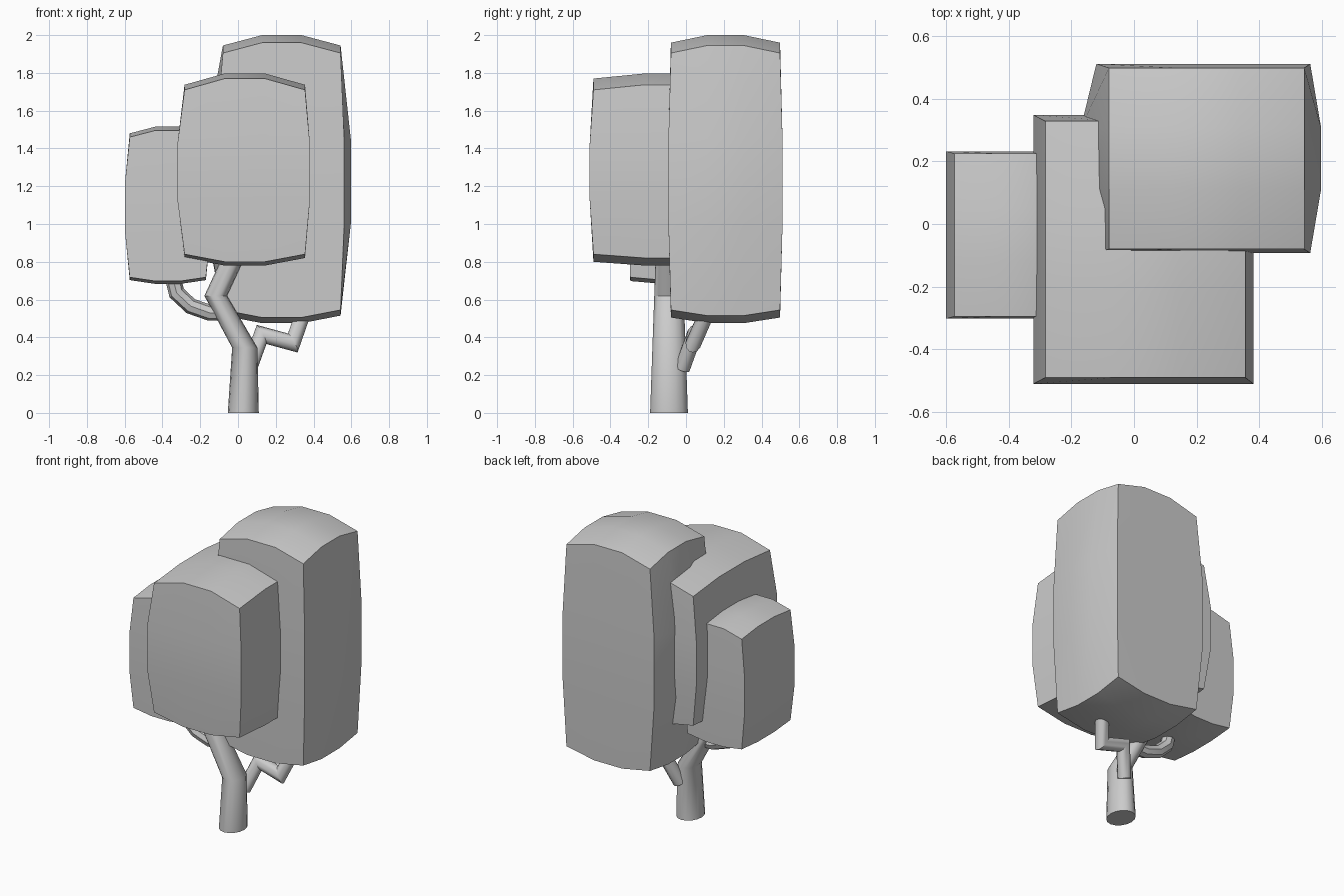
import bpy, bmesh, math
from mathutils import Vector

if "Cube" in bpy.data.objects:
    bpy.data.objects.remove(bpy.data.objects["Cube"])


def finish(name, bm, angle):
    bmesh.ops.recalc_face_normals(bm, faces=bm.faces)
    mesh = bpy.data.meshes.new(name)
    bm.to_mesh(mesh)
    bm.free()
    ob = bpy.data.objects.new(name, mesh)
    bpy.context.collection.objects.link(ob)
    bpy.ops.object.select_all(action='DESELECT')
    ob.select_set(True)
    bpy.context.view_layer.objects.active = ob
    bpy.ops.object.shade_smooth_by_angle(angle=math.radians(angle))
    return ob


def foliage(name, lo, hi, top, bottom, left, right, side_y):
    """Box in 3x3x3 segments whose inner rows puff outwards.
    lo/hi: corners; top/bottom: z puff along x and y; left/right: x puff along z, y."""
    bm = bmesh.new()
    verts = {}

    def vert(key):
        if key not in verts:
            i, j, k = key
            x, y, z = (lo[a] + (hi[a] - lo[a]) * key[a] / 3 for a in range(3))
            bi, bj, bk = (t in (1, 2) for t in key)
            if i in (0, 3):
                d = left if i == 0 else right
                x += (1 if i else -1) * bk * (d[0] + d[1] * bj)
            if j in (0, 3):
                y += (1 if j else -1) * bk * side_y
            if k in (0, 3):
                d = bottom if k == 0 else top
                z += (1 if k else -1) * (d[0] * bi + d[1] * bj)
            verts[key] = bm.verts.new((x, y, z))
        return verts[key]

    for axis in range(3):
        for end in (0, 3):
            for u in range(3):
                for v in range(3):
                    quad = []
                    for du, dv in ((0, 0), (1, 0), (1, 1), (0, 1)):
                        key = [u + du, v + dv]
                        key.insert(axis, end)
                        quad.append(vert(tuple(key)))
                    bm.faces.new(quad)
    return finish(name, bm, 38)


def loft(name, rings, angle):
    """Skin a list of point rings and cap both ends."""
    bm = bmesh.new()
    loops = [[bm.verts.new(p) for p in ring] for ring in rings]
    n = len(loops[0])
    for a, b in zip(loops, loops[1:]):
        for i in range(n):
            bm.faces.new((a[i], a[(i + 1) % n], b[(i + 1) % n], b[i]))
    bm.faces.new(loops[0])
    bm.faces.new(loops[-1])
    return finish(name, bm, angle)


def branch(name, path, radius, sides, angle):
    """Constant tube with mitred corners."""
    pts = [Vector(p) for p in path]
    dirs = [(b - a).normalized() for a, b in zip(pts, pts[1:])]
    q = dirs[0].to_track_quat('Z', 'Y')
    turns = [2 * math.pi * i / sides for i in range(sides)]
    ring = [pts[0] + q @ Vector((radius * math.cos(t), radius * math.sin(t), 0)) for t in turns]
    rings = [ring]
    for i, d in enumerate(dirs):
        n = d + dirs[i + 1] if i + 1 < len(dirs) else d
        ring = [p + d * ((pts[i + 1] - p).dot(n) / d.dot(n)) for p in ring]
        rings.append(ring)
    return loft(name, rings, angle)


# Foliage blocks
foliage("tall_foliage", (-0.08, -0.08, 0.545), (0.543, 0.498, 1.905),
        (0.055, 0.04), (0.04, 0.03), (0.04, 0.05), (0.019, 0.035), 0.013)
foliage("front_foliage", (-0.283, -0.49, 0.84), (0.355, 0.328, 1.71),
        (0.06, 0.027), (0.04, 0.02), (0.038, 0), (0.026, 0), 0.02)
foliage("small_foliage", (-0.573, -0.295, 0.718), (-0.17, 0.225, 1.46),
        (0.035, 0.02), (0.02, 0.015), (0.026, 0), (0.026, 0), 0.007)

# Trunk: oval horizontal sections (x, z, x radius, y radius)
sections = [(0.028, 0, 0.082, 0.1), (0.036, 0.345, 0.067, 0.088),
            (-0.118, 0.62, 0.06, 0.078), (0.057, 1.0, 0.06, 0.065)]
loft("trunk", [[(x + rx * math.cos(math.tau * i / 16),
                 -0.09 + ry * math.sin(math.tau * i / 16), z) for i in range(16)]
               for x, z, rx, ry in sections], 30)

# Branches carrying the outer blocks
branch("right_branch", [(0.06, -0.02, 0.235), (0.125, 0.045, 0.415),
                        (0.29, 0.04, 0.37), (0.37, 0.14, 0.6)], 0.042, 12, 35)
branch("left_branch", [(-0.03, -0.08, 0.53), (-0.15, -0.08, 0.53), (-0.25, -0.08, 0.565),
                       (-0.325, -0.08, 0.635), (-0.365, -0.08, 0.8)], 0.042, 8, 30)
